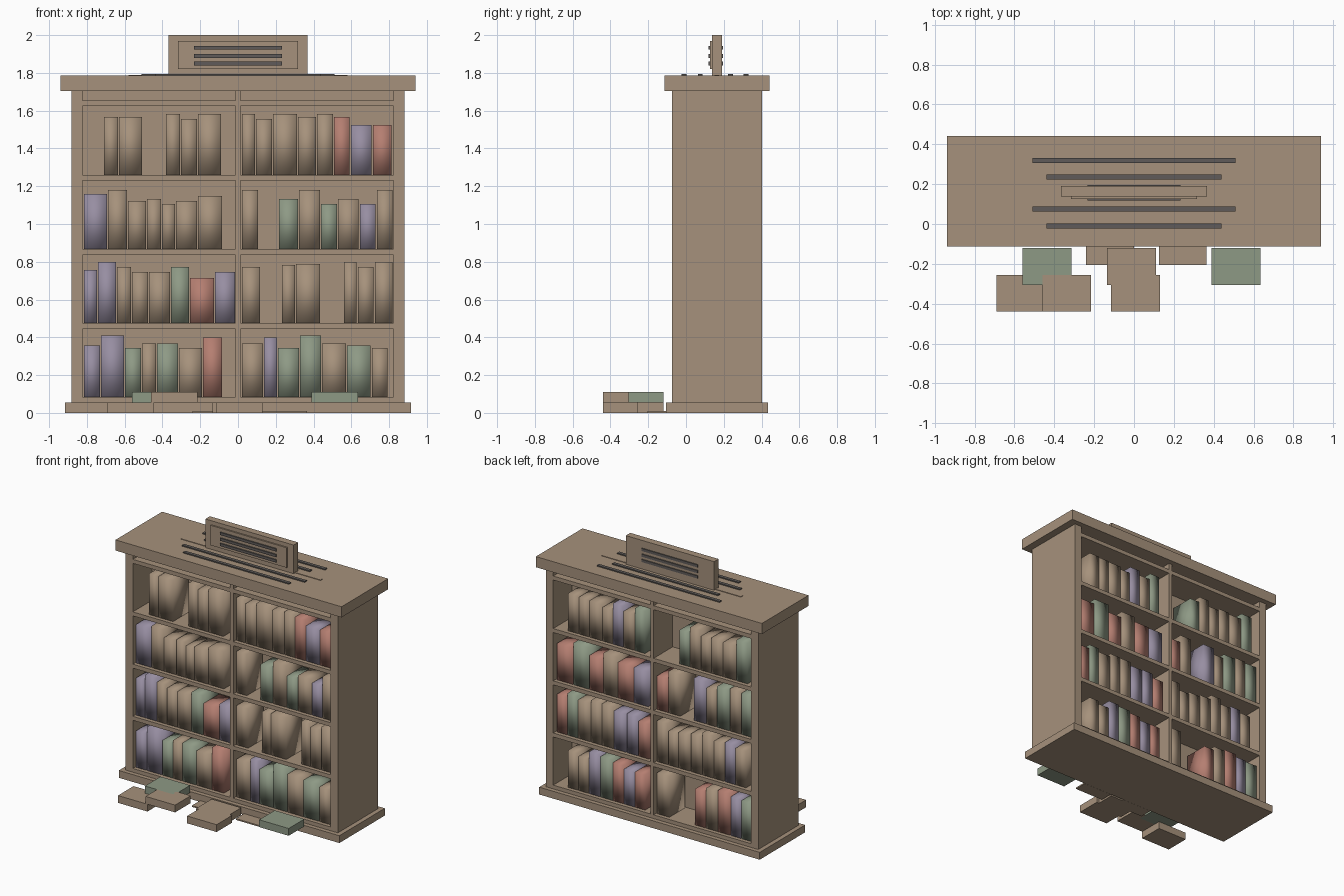
import bpy
import bmesh
import random

random.seed(4)
cube = bpy.data.objects.get("Cube")
if cube:
    bpy.data.objects.remove(cube, do_unlink=True)


def material(name, rgb):
    mat = bpy.data.materials.new(name)
    mat.use_nodes = True
    colour = (*rgb, 1.0)
    mat.diffuse_color = colour
    shader = next(n for n in mat.node_tree.nodes if n.type == "BSDF_PRINCIPLED")
    shader.inputs["Base Color"].default_value = colour
    shader.inputs["Roughness"].default_value = 0.8
    return mat


wood = material("tan wood", (0.38, 0.285, 0.2))
dark = material("dark grey", (0.115, 0.105, 0.1))
covers = {
    "t": wood,
    "g": material("sage green", (0.27, 0.32, 0.235)),
    "p": material("dusty purple", (0.31, 0.27, 0.36)),
    "r": material("dusty red", (0.46, 0.21, 0.165)),
}


def box(name, x, y, z, mat, smooth=False):
    """Box from (low, high) pairs on each axis."""
    bm = bmesh.new()
    bmesh.ops.create_cube(bm, size=1)
    for v in bm.verts:
        v.co = [lim[0] if c < 0 else lim[1] for c, lim in zip(v.co, (x, y, z))]
    for f in bm.faces:
        f.smooth = smooth
    mesh = bpy.data.meshes.new(name)
    bm.to_mesh(mesh)
    bm.free()
    mesh.materials.append(mat)
    obj = bpy.data.objects.new(name, mesh)
    bpy.context.collection.objects.link(obj)
    return obj


def span(half, centre=0.0):
    return (centre - half, centre + half)


# Case: plinth, top slab, sides, divider, centre panel, shelves
MID = 0.164
INNER = 0.823
depth = span(0.238, MID)
box("plinth", span(0.917), span(0.27, MID), (0, 0.055), wood)
box("top_slab", span(0.94), span(0.277, MID), (1.705, 1.785), wood)
for side, name in ((-1, "right_side"), (1, "left_side")):
    box(name, sorted((side * INNER, side * 0.8825)), depth, (0.055, 1.705), wood)
box("divider", span(0.013), depth, (0.055, 1.705), wood)
box("centre_panel", span(INNER), span(0.012, MID), (0.055, 1.705), wood)
shelf_tops = [0.083, 0.475, 0.867, 1.26, 1.655]
for top in shelf_tops:
    box("shelf", span(INNER), depth, (top - 0.03, top), wood)

# Sign with framed panel and dark lines on both faces
box("sign", span(0.367), (0.137, 0.19), (1.785, 2.0), wood)
box("sign_panel", span(0.317), (0.126, 0.137), (1.82, 1.97), wood)
for z in (1.85, 1.89, 1.933):
    for y in ((0.118, 0.126), (0.19, 0.197)):
        box("sign_line", span(0.233), y, span(0.01, z), dark)

# Strips on the top slab
for y, half in ((-0.01, 0.44), (0.076, 0.51), (0.236, 0.44), (0.318, 0.51)):
    box("top_strip", span(half), span(0.0125, y), (1.785, 1.793), dark)
box("sign_foot", span(0.58), span(0.012, MID), (1.785, 1.789), wood)

# Books lying on the floor at the front: left edge, back edge, level, cover
for x, y, level, cover in (
    (-0.69, -0.255, 0, "t"), (-0.46, -0.255, 1, "t"), (-0.56, -0.12, 1, "g"),
    (-0.115, -0.255, 0, "t"), (-0.135, -0.12, 0, "t"), (0.39, -0.12, 1, "g"),
):
    z = level * 0.055
    box("floor_book", (x, x + 0.245), (y - 0.185, y), (z, z + 0.055), covers[cover])
for x in (-0.24, 0.125):
    box("floor_sheet", (x, x + 0.24), (-0.205, -0.107), (0, 0.01), wood)

# Front books, bottom shelf up, right then left column:
# cover letter, pitch / height in small units, with "-" for a gap
UNIT = 0.00529
front_rows = [
    ("p17/52 p24/62 g17/49 t15/54 g22/54 t24/49 r20/60",
     "t22/54 p14/60 g22/49 g22/62 t25/54 g25/52 t17/49"),
    ("p14/53 p19/61 t15/56 t17/51 t22/51 g19/56 r25/45 p21/51",
     "t19/56 -21 t14/58 t25/59 -23 t14/61 t17/56 t19/61"),
    ("p24/55 t20/59 t19/48 t15/50 t14/45 t22/48 t25/53",
     "t17/59 -20 g20/50 t22/59 g17/45 t22/50 p17/45 t17/59"),
    ("-20 t15/58 t24/58 -23 t15/61 t17/56 t24/61",
     "t14/61 t17/56 t25/61 t19/58 t17/61 r17/58 p22/50 r20/50"),
]
# Back books, bottom shelf up, left then right column, covers in order
back_rows = [
    ("-ttpgrpr", "t--rtrpg"),
    ("rgtttppr", "ttttttpt"),
    ("rgrtrp", "rt-ptgtg"),
    ("-ttttptg", "--gttttg"),
]
FRONT_BOOK = (-0.045, 0.14)
BACK_BOOK = (2 * MID - FRONT_BOOK[1], 2 * MID - FRONT_BOOK[0])


def book(name, x, width, y, z, height, cover):
    box(name, (x, x + width), y, (z, z + height), covers[cover], smooth=True)


for z, columns in zip(shelf_tops, front_rows):
    for x, row in zip((-0.815, 0.021), columns):
        for token in row.split():
            pitch, _, height = token[1:].partition("/")
            step = int(pitch) * UNIT
            if height:
                book("front_book", x, step - 0.006, FRONT_BOOK, z,
                     int(height) * UNIT, token[0])
            x += step

for z, columns in zip(shelf_tops, back_rows):
    for start, row in zip((INNER - 0.01, -0.021), columns):
        step_mean = 0.78 / len(row)
        x = start
        for cover in row:
            step = step_mean * random.uniform(0.88, 1.12)
            if cover != "-":
                book("back_book", x - step + 0.006, step - 0.006, BACK_BOOK, z,
                     random.uniform(0.25, 0.32), cover)
            x -= step
